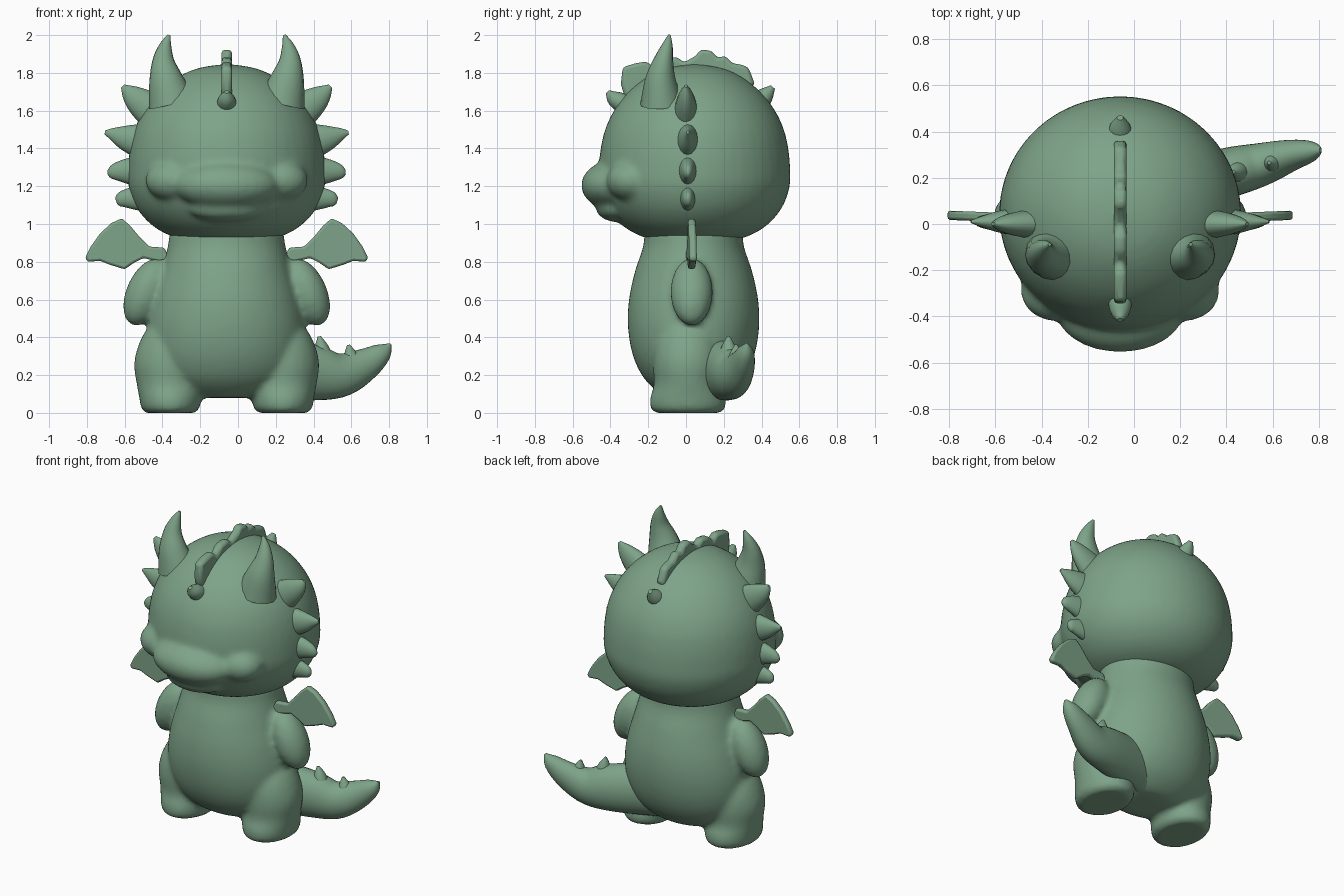
import bpy, bmesh, math
from mathutils import Vector, Matrix, Euler

CX = -0.06  # symmetry line of the figure (the tail sticks out to +x)

green = bpy.data.materials.new("soft green")
green.diffuse_color = (0.21, 0.37, 0.25, 1)


def loft(bm, stations, n=28, steps=5):
    """Closed tube through (x, y, z, side radius, depth radius) stations, smoothed."""
    st = [Vector(s) for s in stations]
    path = []
    for i in range(len(st) - 1):
        a, b, c, d = st[max(i - 1, 0)], st[i], st[i + 1], st[min(i + 2, len(st) - 1)]
        for k in range(steps + (i == len(st) - 2)):
            t = k / steps
            path.append(0.5 * (2 * b + (c - a) * t + (2 * a - 5 * b + 4 * c - d) * t * t
                               + (3 * b - a - 3 * c + d) * t ** 3))
    rings = []
    for i, s in enumerate(path):
        p, q = path[max(i - 1, 0)], path[min(i + 1, len(path) - 1)]
        tan = Vector(q[:3]) - Vector(p[:3])
        tan.normalize()
        u = Vector((0, 1, 0)).cross(tan).normalized()
        v = tan.cross(u)
        ru, rv = max(s[3], 0.004), max(s[4], 0.004)
        rings.append([bm.verts.new(Vector(s[:3]) + u * ru * math.cos(2 * math.pi * j / n)
                                   + v * rv * math.sin(2 * math.pi * j / n)) for j in range(n)])
    faces = [bm.faces.new(rings[0]), bm.faces.new(rings[-1])]
    for r0, r1 in zip(rings, rings[1:]):
        faces += [bm.faces.new((r0[j], r0[(j + 1) % n], r1[(j + 1) % n], r1[j])) for j in range(n)]
    bmesh.ops.recalc_face_normals(bm, faces=faces)


def ball(bm, loc, radii, tilt=0):
    m = Matrix.LocRotScale(Vector(loc), Euler((0, tilt, 0)), Vector(radii))
    bmesh.ops.create_uvsphere(bm, u_segments=32, v_segments=20, radius=1, matrix=m)


def plate(bm, outline, thick):
    """Flat slab from 3D outline points, thickened along the given vector."""
    h = Vector(thick) / 2
    a = [bm.verts.new(Vector(p) - h) for p in outline]
    b = [bm.verts.new(Vector(p) + h) for p in outline]
    n = len(a)
    bm.faces.new(a)
    bm.faces.new(b)
    for i in range(n):
        bm.faces.new((a[i], a[(i + 1) % n], b[(i + 1) % n], b[i]))
    bmesh.ops.recalc_face_normals(bm, faces=bm.faces)


def finish(name, bm, blend=0, bevel=0):
    for f in bm.faces:
        f.smooth = True
    me = bpy.data.meshes.new(name)
    bm.to_mesh(me)
    bm.free()
    me.materials.append(green)
    me.set_sharp_from_angle(angle=math.radians(50))
    ob = bpy.data.objects.new(name, me)
    bpy.context.collection.objects.link(ob)
    if blend:  # fuse overlapping volumes into one soft skin
        r = ob.modifiers.new("fuse", 'REMESH')
        r.mode, r.voxel_size, r.use_smooth_shade = 'VOXEL', 0.018, True
        s = ob.modifiers.new("soften", 'SMOOTH')
        s.factor, s.iterations = 0.5, blend
    if bevel:
        b = ob.modifiers.new("round", 'BEVEL')
        b.width, b.segments = bevel, 2
    return ob


def spike(name, pts, flat=1.0):
    bm = bmesh.new()
    loft(bm, [(x, y, z, r, r * flat) for x, y, z, r in pts], n=16)
    finish(name, bm)


# Head: skull, muzzle, jaw and cheeks
bm = bmesh.new()
skull = [(0.905, 0.10), (0.92, 0.24), (0.96, 0.345), (1.02, 0.425), (1.1, 0.485), (1.2, 0.52),
         (1.3, 0.522), (1.4, 0.512), (1.5, 0.488), (1.6, 0.44), (1.7, 0.36), (1.78, 0.255),
         (1.825, 0.15), (1.845, 0.03)]
loft(bm, [(CX, 0.045, z, r, r * 0.97) for z, r in skull], n=48)
ball(bm, (CX, -0.37, 1.205), (0.28, 0.185, 0.135))
ball(bm, (CX, -0.36, 1.08), (0.20, 0.115, 0.07))
for s in (-1, 1):
    ball(bm, (CX + s * 0.28, -0.29, 1.23), (0.15, 0.13, 0.11))
finish("head", bm, blend=6)

# Body: torso, legs and arms
bm = bmesh.new()
torso = [(0.08, 0.16, 0.10), (0.10, 0.24, 0.17), (0.18, 0.35, 0.26), (0.3, 0.405, 0.32),
         (0.45, 0.415, 0.347), (0.6, 0.39, 0.342), (0.75, 0.345, 0.31), (0.88, 0.312, 0.267),
         (0.97, 0.30, 0.26)]
loft(bm, [(CX, 0.04, z, rx, ry) for z, rx, ry in torso], n=48)
leg = [(0, 0.13, 0.17), (0.025, 0.155, 0.198), (0.08, 0.165, 0.2), (0.15, 0.178, 0.18),
       (0.26, 0.192, 0.185), (0.37, 0.165, 0.17), (0.46, 0.11, 0.12), (0.5, 0.03, 0.04)]
for s in (-1, 1):
    loft(bm, [(CX + s * 0.298, 0.01, z, rx, ry) for z, rx, ry in leg], n=32)
    ball(bm, (CX + s * 0.425, 0.03, 0.64), (0.105, 0.112, 0.19), -s * 0.42)
finish("body", bm, blend=5)

# Tail with two small bumps on top
bm = bmesh.new()
loft(bm, [(0.08, 0.13, 0.25, 0.17, 0.12), (0.38, 0.215, 0.215, 0.15, 0.11),
          (0.54, 0.255, 0.20, 0.118, 0.095), (0.67, 0.295, 0.255, 0.088, 0.07),
          (0.765, 0.315, 0.32, 0.052, 0.045), (0.807, 0.32, 0.365, 0.006, 0.01)])
finish("tail", bm)
for x, y, z in ((0.43, 0.225, 0.405), (0.585, 0.265, 0.36)):
    spike("tail_bump", [(x + 0.02, y, z - 0.11, 0.055), (x + 0.01, y, z - 0.05, 0.035), (x, y, z, 0.008)])

# Wings, horns and side spikes, mirrored
wing = [(0.30, 0.81), (0.33, 0.875), (0.41, 0.88), (0.46, 0.93), (0.51, 0.99), (0.555, 1.03),
        (0.61, 1.005), (0.67, 0.95), (0.72, 0.88), (0.75, 0.82), (0.735, 0.80), (0.67, 0.805),
        (0.62, 0.785), (0.54, 0.76), (0.49, 0.795), (0.44, 0.82), (0.36, 0.80)]
# each spike: (offset, y, z, radius) from root to tip
side_spikes = {
    "horn": [(0.29, -0.13, 1.64, 0.125), (0.32, -0.135, 1.76, 0.092), (0.335, -0.12, 1.86, 0.06),
             (0.325, -0.1, 1.94, 0.034), (0.305, -0.088, 2.0, 0.008)],
    "ear_spike": [(0.34, 0, 1.56, 0.11), (0.45, 0, 1.64, 0.08), (0.51, 0, 1.69, 0.05), (0.55, 0, 1.73, 0.012)],
    "cheek_spike_top": [(0.42, 0.01, 1.43, 0.105), (0.53, 0.01, 1.455, 0.07), (0.6, 0.01, 1.475, 0.036),
                        (0.645, 0.01, 1.485, 0.01)],
    "cheek_spike_middle": [(0.43, 0.01, 1.28, 0.095), (0.55, 0.01, 1.28, 0.06), (0.61, 0.01, 1.275, 0.035),
                           (0.63, 0.01, 1.275, 0.012)],
    "cheek_spike_low": [(0.42, 0.01, 1.14, 0.08), (0.53, 0.01, 1.135, 0.05), (0.57, 0.01, 1.125, 0.034),
                        (0.585, 0.01, 1.12, 0.015)],
}
for s, side in ((-1, "left"), (1, "right")):
    bm = bmesh.new()
    plate(bm, [(CX + s * x, 0.02 + 0.04 * (x - 0.3), z) for x, z in wing], (0, 0.04, 0))
    finish(side + "_wing", bm, bevel=0.012)
    for name, pts in side_spikes.items():
        flat = 0.9 if name == "horn" else 0.65
        spike(side + "_" + name, [(CX + s * x, y, z, r) for x, y, z, r in pts], flat)

# Crest along the middle of the head
crest = [(-0.32, 1.66), (-0.345, 1.74), (-0.335, 1.83), (-0.27, 1.85), (-0.21, 1.86), (-0.17, 1.83),
         (-0.12, 1.875), (-0.05, 1.885), (-0.01, 1.855), (0.05, 1.89), (0.08, 1.925), (0.14, 1.915),
         (0.165, 1.88), (0.21, 1.89), (0.245, 1.85), (0.285, 1.845), (0.33, 1.83), (0.365, 1.74),
         (0.3, 1.68), (0.0, 1.76)]
bm = bmesh.new()
plate(bm, [(CX, y, z) for y, z in crest], (0.055, 0, 0))
finish("crest", bm, bevel=0.018)
spike("crest_front_bump", [(CX, -0.32, 1.63, 0.055), (CX, -0.38, 1.665, 0.042), (CX, -0.415, 1.70, 0.012)])
spike("crest_back_bump", [(CX, 0.37, 1.63, 0.06), (CX, 0.42, 1.68, 0.045), (CX, 0.46, 1.725, 0.014)])
